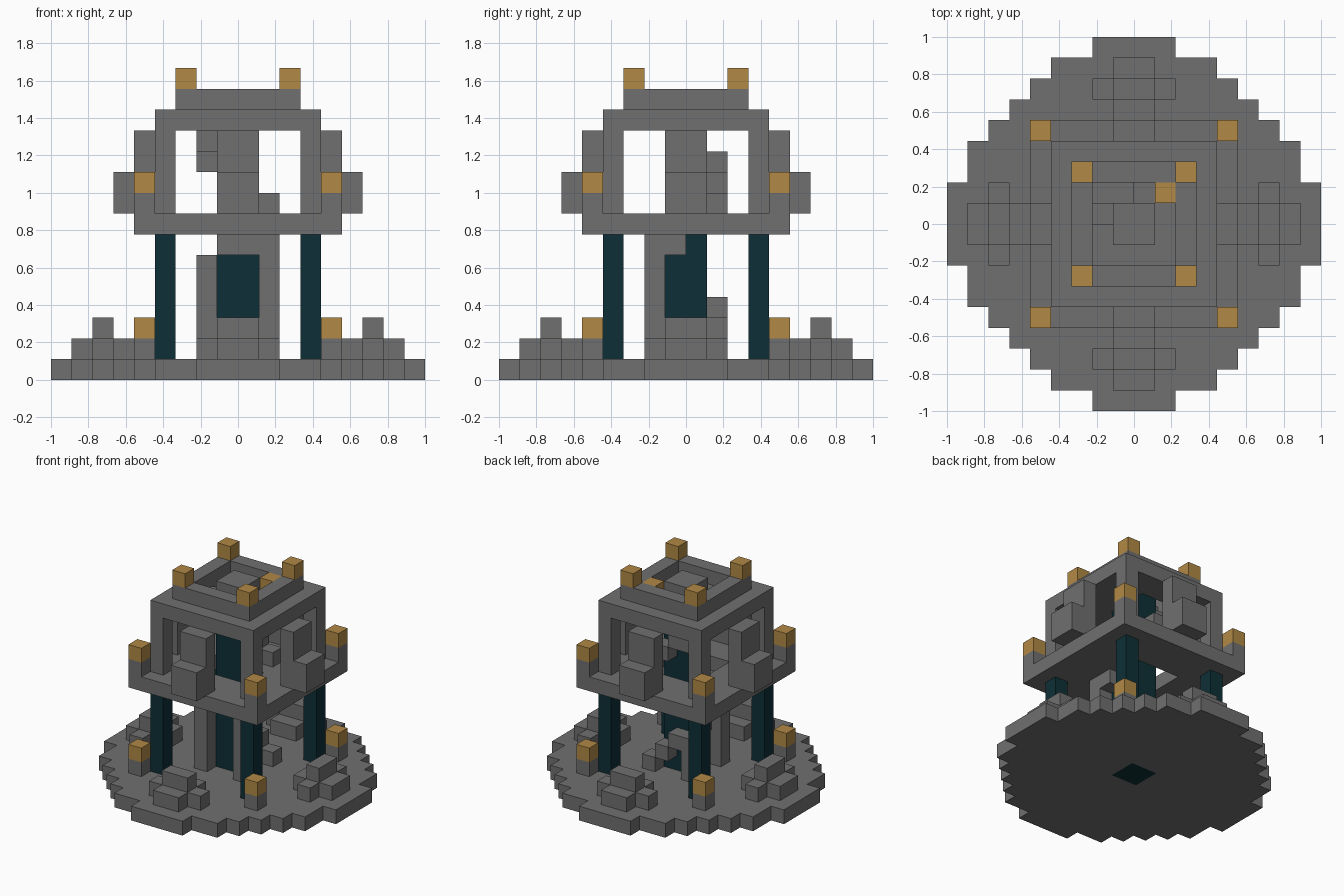
import bpy, bmesh
from mathutils import Vector

cube = bpy.data.objects.get("Cube")
if cube:
    bpy.data.objects.remove(cube)

UNIT = 1 / 9


def material(name, rgb):
    m = bpy.data.materials.new(name)
    m.use_nodes = True
    m.diffuse_color = (*rgb, 1)
    bsdf = m.node_tree.nodes["Principled BSDF"]
    bsdf.inputs["Base Color"].default_value = (*rgb, 1)
    bsdf.inputs["Roughness"].default_value = 0.9
    return m


stone = material("grey stone", (0.16, 0.16, 0.16))
teal = material("dark teal", (0.004, 0.028, 0.037))
gold = material("lamp gold", (0.44, 0.25, 0.06))


def box(x0, x1, y0, y1, z0, z1):
    """Unit blocks filling a box, each named by its lowest corner."""
    return {(x, y, z) for x in range(x0, x1) for y in range(y0, y1) for z in range(z0, z1)}


def square(r, z0, z1):
    return box(-r, r, -r, r, z0, z1)


def around(cells):
    """Repeat blocks on all four sides."""
    out = set()
    for _ in range(4):
        out |= cells
        cells = {(-1 - y, x, z) for x, y, z in cells}
    return out


parts = []


def part(name, cells, mat):
    parts.append((name, cells, mat))


def corner(i, z0, z1):
    return around(box(i, i + 1, i, i + 1, z0, z1))


# Central shaft and its cap
core = square(1, 0, 13)
part("core_shaft", core, teal)
part("core_cap", square(1, 13, 14), stone)

# Round stepped base
disc = set()
for half_x, half_y in ((9, 2), (8, 4), (7, 5), (6, 6), (5, 7), (4, 8), (2, 9)):
    disc |= box(-half_x, half_x, -half_y, half_y, 0, 1)
part("base_disc", disc - core, stone)

# Cross-shaped mounds on the base
mound = box(-1, 1, -8, -5, 1, 2) | box(-2, 2, -7, -6, 1, 2) | box(-1, 1, -7, -6, 2, 3)
part("base_mounds", around(mound), stone)

# Columns and posts
part("lower_columns", corner(3, 1, 7), teal)
part("upper_columns", corner(3, 8, 12), stone)
part("base_lamp_posts", corner(4, 1, 2), stone)
part("base_lamps", corner(4, 2, 3), gold)
part("balcony_lamp_posts", corner(4, 8, 9), stone)
part("balcony_lamps", corner(4, 9, 10), gold)

# Bulging blocks in the middle of each upper side
bulge = box(-1, 1, -6, -4, 8, 10) | box(-1, 1, -5, -4, 10, 12)
part("side_bulges", around(bulge), stone)

# Spiral stair: walk the ring round the shaft anticlockwise from the back corner
ring = [(1, 1), (0, 1), (-1, 1), (-2, 1), (-2, 0), (-2, -1),
        (-2, -2), (-1, -2), (0, -2), (1, -2), (1, -1), (1, 0)]
lower = dict(zip(ring, (1, 2, 3, 3, 4, 5, 5, 6, 6, 6, 6, 7)))
upper = dict(zip(ring[:5], (8, 9, 10, 10, 11)))
steps = {(x, y, z) for flight in (lower, upper) for (x, y), z in flight.items()}
pillars = set()
for x, y in ((-2, 1), (-2, -2), (1, -2)):
    pillars |= box(x, x + 1, y, y + 1, 1, lower[x, y])
part("spiral_steps", steps, stone)
part("stair_pillars", pillars, stone)

# Floors with stair openings
part("balcony_floor", square(5, 7, 8) - square(2, 7, 8), stone)
opening = {(x, y, 12) for x, y in ring[1:5]}
part("roof_slab", square(4, 12, 13) - core - opening, stone)
part("roof_rim", square(3, 13, 14) - square(2, 13, 14), stone)
part("roof_lamps", corner(2, 14, 15), gold)
part("stair_lamp", box(1, 2, 1, 2, 13, 14), gold)

# Turn the blocks of each part into one clean outer surface
filled = set().union(*(cells for _, cells, _ in parts))
axes = [Vector(v) for v in ((1, 0, 0), (0, 1, 0), (0, 0, 1))]


def build(name, cells, mat):
    bm = bmesh.new()
    for cell in sorted(cells):
        mid = Vector(cell) + Vector((0.5, 0.5, 0.5))
        for i in range(3):
            for sign in (1, -1):
                n = axes[i] * sign
                if tuple(int(c) for c in Vector(cell) + n) in filled:
                    continue
                u, v = axes[(i + 1) % 3] / 2, axes[(i + 2) % 3] * sign / 2
                mid_face = mid + n / 2
                bm.faces.new([bm.verts.new((mid_face + p) * UNIT)
                              for p in (-u - v, u - v, u + v, v - u)])
    bmesh.ops.remove_doubles(bm, verts=bm.verts[:], dist=0.001)
    bmesh.ops.dissolve_limit(bm, angle_limit=0.01, verts=bm.verts[:], edges=bm.edges[:])
    mesh = bpy.data.meshes.new(name)
    bm.to_mesh(mesh)
    bm.free()
    mesh.materials.append(mat)
    bpy.context.collection.objects.link(bpy.data.objects.new(name, mesh))


for spec in parts:
    build(*spec)
